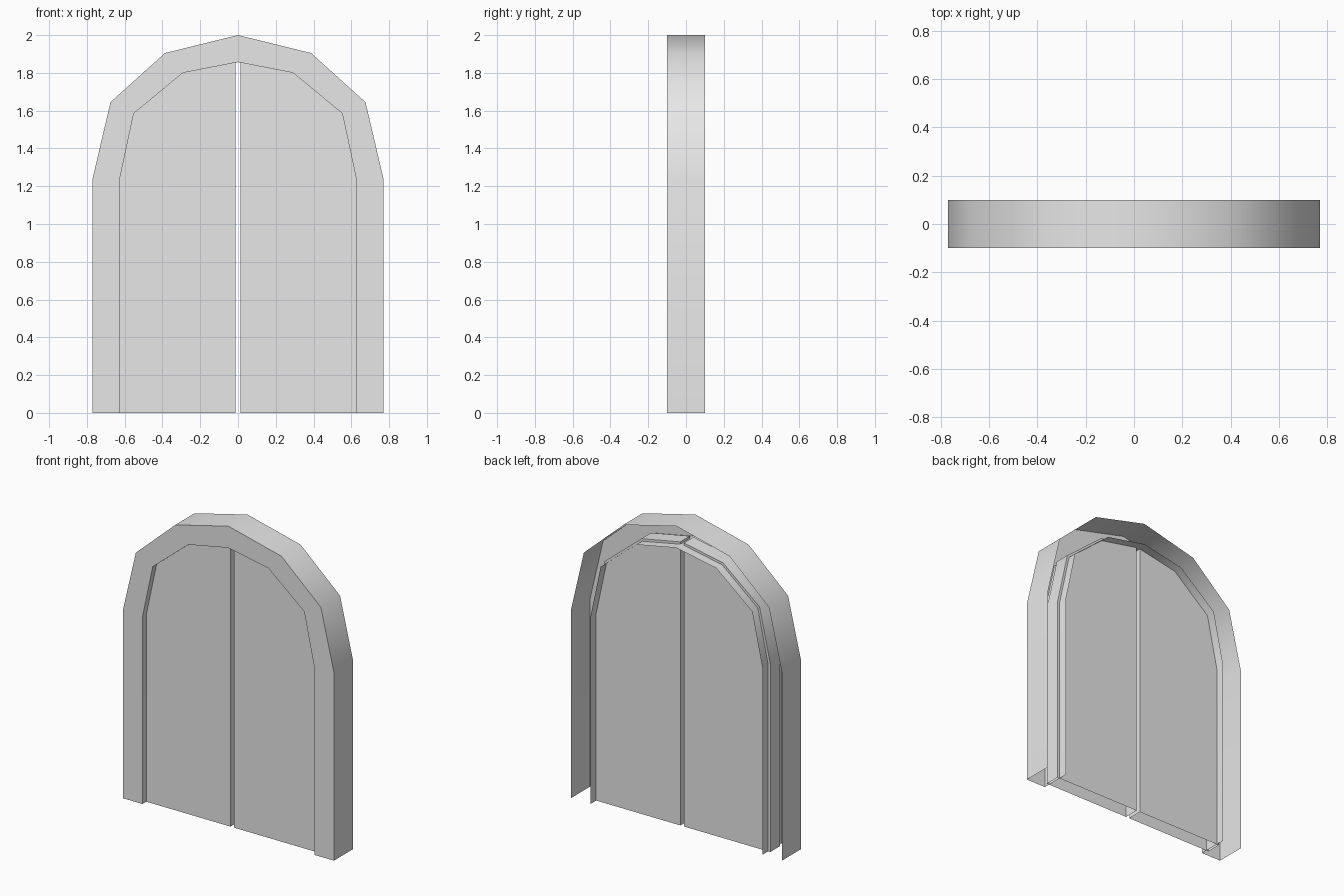
import bpy, bmesh, math

cube = bpy.data.objects.get("Cube")
if cube:
    bpy.data.objects.remove(cube, do_unlink=True)

grey = bpy.data.materials.new("plain_grey")
grey.use_nodes = True
COLOUR = (0.8, 0.8, 0.8, 1)
grey.diffuse_color = COLOUR
grey.node_tree.nodes["Principled BSDF"].inputs["Base Color"].default_value = COLOUR

# Half profiles (x, z) from the ground to the crown
OUTER = [(0.77, 0), (0.77, 1.24), (0.675, 1.645), (0.387, 1.905), (0, 2)]
INNER = [(0.627, 0), (0.627, 1.235), (0.552, 1.585), (0.292, 1.8), (0, 1.857)]
LEAF = [(0.643, 0), (0.643, 1.24), (0.565, 1.595), (0.298, 1.815), (0.013, 1.87)]
FRONT, BACK = -0.1, 0.1
LEAF_FRONT, LEAF_BACK = -0.06, 0.04


def arch(half):
    """Mirror a half profile into a whole arch."""
    return half + [(-x, z) for x, z in reversed(half[:-1])]


def row(bm, profile, y):
    return [bm.verts.new((x, y, z)) for x, z in profile]


def bridge(bm, a, b):
    for i in range(len(a) - 1):
        bm.faces.new((a[i], a[i + 1], b[i + 1], b[i]))


def finish(bm, name):
    mesh = bpy.data.meshes.new(name)
    bm.to_mesh(mesh)
    bm.free()
    mesh.materials.append(grey)
    obj = bpy.data.objects.new(name, mesh)
    bpy.context.collection.objects.link(obj)
    bpy.ops.object.select_all(action="DESELECT")
    obj.select_set(True)
    bpy.context.view_layer.objects.active = obj
    bpy.ops.object.shade_smooth_by_angle(angle=math.radians(40))


# Arched frame: outer wall, front ring and reveal, open behind and below
bm = bmesh.new()
rows = [row(bm, arch(OUTER), BACK), row(bm, arch(OUTER), FRONT),
        row(bm, arch(INNER), FRONT), row(bm, arch(INNER), BACK)]
for a, b in zip(rows, rows[1:]):
    bridge(bm, a, b)
finish(bm, "arched_frame")

# Two hollow door leaves, open below, with a narrow gap between them
for side, name in ((1, "left_door_leaf"), (-1, "right_door_leaf")):
    bm = bmesh.new()
    profile = [(side * x, z) for x, z in LEAF + [(LEAF[-1][0], 0)]]
    front = row(bm, profile, LEAF_FRONT)
    back = row(bm, profile, LEAF_BACK)
    bridge(bm, front, back)
    bm.faces.new(front)
    bm.faces.new(back[::-1])
    bmesh.ops.recalc_face_normals(bm, faces=bm.faces)
    if sum(f.normal.y * f.calc_center_median().y for f in bm.faces) < 0:
        bmesh.ops.reverse_faces(bm, faces=bm.faces)
    finish(bm, name)
